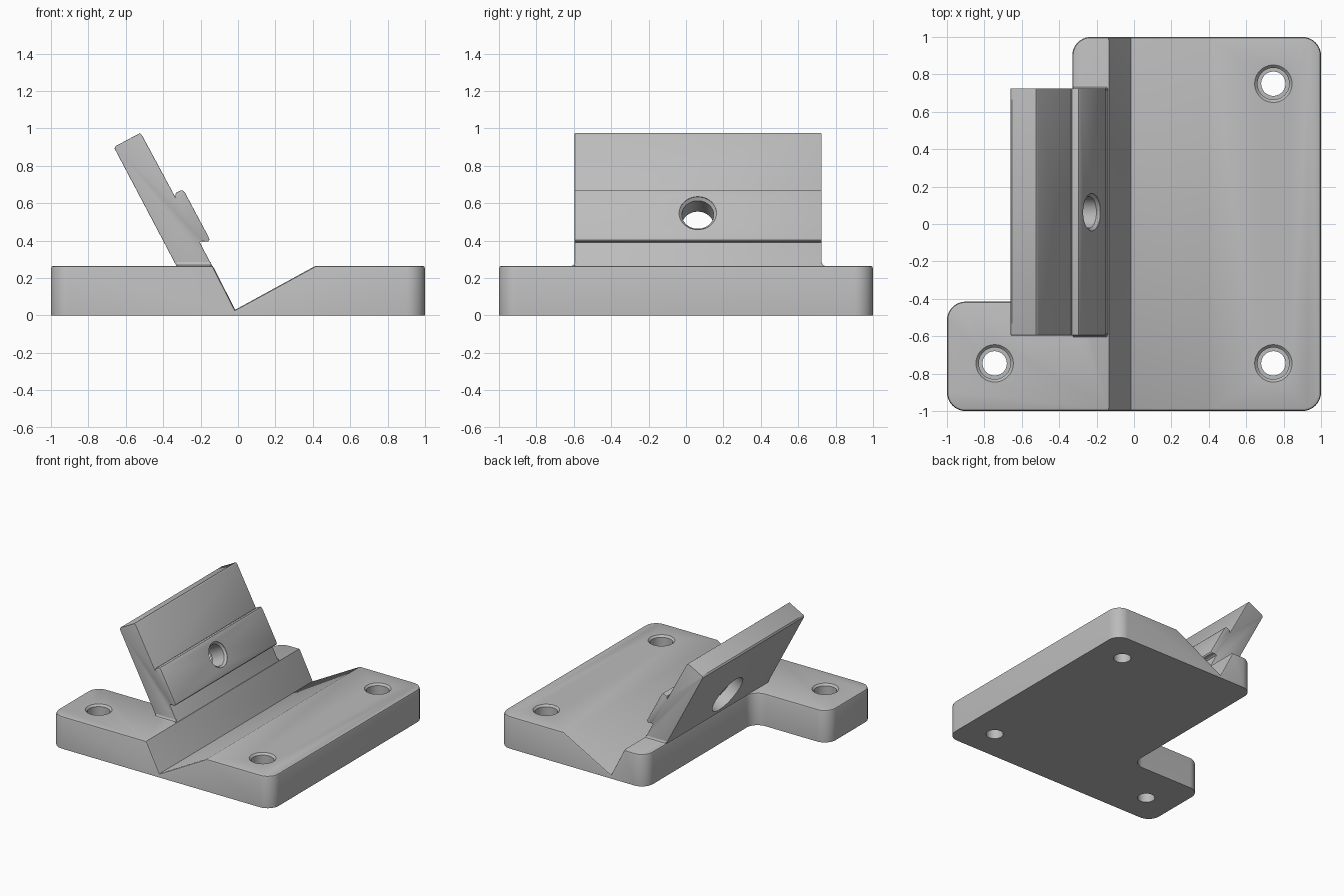
import bpy, bmesh, math
from mathutils import Vector, Matrix

if "Cube" in bpy.data.objects:
    bpy.data.objects.remove(bpy.data.objects["Cube"])

grey = bpy.data.materials.new("grey")
grey.diffuse_color = (0.5, 0.5, 0.5, 1)
grey.use_nodes = True
grey.node_tree.nodes["Principled BSDF"].inputs["Base Color"].default_value = grey.diffuse_color
TOP = 0.265


def make(name, bm):
    bmesh.ops.recalc_face_normals(bm, faces=bm.faces)
    me = bpy.data.meshes.new(name)
    bm.to_mesh(me)
    bm.free()
    ob = bpy.data.objects.new(name, me)
    bpy.context.collection.objects.link(ob)
    me.materials.append(grey)
    return ob


def prism(name, pts, vec):
    """Closed 3D outline extruded along vec."""
    bm = bmesh.new()
    face = bm.faces.new([bm.verts.new(p) for p in pts])
    ext = bmesh.ops.extrude_face_region(bm, geom=[face], use_keep_orig=True)
    bmesh.ops.translate(bm, vec=vec, verts=[v for v in ext["geom"] if isinstance(v, bmesh.types.BMVert)])
    return make(name, bm)


def side_prism(name, xz, y0, y1):
    return prism(name, [(x, y0, z) for x, z in xz], (0, y1 - y0, 0))


def lathe(name, profile, matrix, n=48):
    """Solid of revolution from (radius, height) pairs with flat end caps."""
    bm = bmesh.new()
    rings = [[bm.verts.new((r * math.cos(2 * math.pi * i / n), r * math.sin(2 * math.pi * i / n), h))
              for i in range(n)] for r, h in profile]
    for a, b in zip(rings, rings[1:]):
        for i in range(n):
            j = (i + 1) % n
            bm.faces.new((a[i], a[j], b[j], b[i]))
    bm.faces.new(rings[0])
    bm.faces.new(rings[-1])
    bm.transform(matrix)
    return make(name, bm)


def cut(ob, cutter):
    mod = ob.modifiers.new("cut", 'BOOLEAN')
    mod.operation, mod.object, mod.solver = 'DIFFERENCE', cutter, 'EXACT'
    bpy.context.view_layer.objects.active = ob
    bpy.ops.object.modifier_apply(modifier=mod.name)
    bpy.data.objects.remove(cutter)


def soften(ob, rule, width):
    """Round the edges picked by rule(edge)."""
    bm = bmesh.new()
    bm.from_mesh(ob.data)
    bm.normal_update()
    edges = [e for e in bm.edges if len(e.link_faces) == 2 and rule(e)]
    bmesh.ops.bevel(bm, geom=edges, offset=width, segments=2, profile=0.5, affect='EDGES', clamp_overlap=True)
    bm.to_mesh(ob.data)
    bm.free()


def rounded(corners, r, n=10):
    """Round every corner of a 2D outline."""
    out = []
    for i, c in enumerate(corners):
        c = Vector(c)
        a = (Vector(corners[i - 1]) - c).normalized() * r
        b = (Vector(corners[(i + 1) % len(corners)]) - c).normalized() * r
        for k in range(n + 1):
            t = math.pi / 2 * k / n
            out.append(c + a * (1 - math.sin(t)) + b * (1 - math.cos(t)))
    return out


# L-shaped base with rounded corners
outline = rounded([(-1, -1), (1, -1), (1, 1), (-0.33, 1), (-0.33, -0.415), (-1, -0.415)], 0.1)
base = prism("base", [(p.x, p.y, 0) for p in outline], (0, 0, TOP))

# V groove across the base
bottom, left, right = Vector((-0.015, 0.03)), Vector((-0.135, TOP)), Vector((0.415, TOP))
cut(base, side_prism("groove_cutter", [bottom, right + (right - bottom) * 0.3, left + (left - bottom) * 0.3], -1.2, 1.2))


def rim(e):
    nz = sorted(f.normal.z for f in e.link_faces)
    return abs(nz[0]) < 0.1 and nz[1] > 0.2


soften(base, rim, 0.015)

# Counterbored screw holes
for x, y in ((0.745, 0.75), (0.745, -0.745), (-0.745, -0.745)):
    cut(base, lathe("screw_cutter", [(0.065, -0.1), (0.065, 0.13), (0.085, 0.13), (0.085, TOP - 0.015),
                                     (0.1, TOP), (0.1, TOP + 0.1)], Matrix.Translation((x, y, 0))))

# Leaning back plate with a raised ledge
plate = side_prism("back_plate", [
    (-0.137, 0.262), (-0.204, 0.39), (-0.192, 0.396), (-0.16, 0.394), (-0.153, 0.404), (-0.155, 0.415),
    (-0.283, 0.655), (-0.296, 0.668), (-0.306, 0.668), (-0.332, 0.656), (-0.336, 0.634),
    (-0.515, 0.966), (-0.525, 0.974), (-0.653, 0.906), (-0.66, 0.892), (-0.328, 0.262)], -0.595, 0.725)
soften(plate, lambda e: any(abs(f.normal.y) > 0.9 for f in e.link_faces)
       and min(v.co.z for v in e.verts) < 0.95 and max(v.co.z for v in e.verts) > 0.27, 0.006)

# Bolt hole square to the plate, wider at the back
tilt = math.atan2(0.88, 0.476)
frame = Matrix.Translation((-0.228, 0.063, 0.545)) @ Matrix.Rotation(tilt, 4, 'Y')
cut(plate, lathe("bolt_cutter", [(0.165, -0.4), (0.165, -0.137), (0.085, -0.137), (0.085, -0.015),
                                 (0.1, 0.0), (0.1, 0.1)], frame))

# Small fillets where the plate ends meet the base
for name, y, s in (("front_fillet", -0.595, -1), ("rear_fillet", 0.725, 1)):
    prism(name, [(-0.327, y - s * 0.01, 0.262), (-0.327, y + s * 0.022, 0.262), (-0.327, y + s * 0.007, 0.269),
                 (-0.327, y, 0.284), (-0.327, y - s * 0.01, 0.284)], (0.183, 0, 0))

for ob in bpy.context.scene.objects:
    bpy.ops.object.select_all(action='DESELECT')
    ob.select_set(True)
    bpy.context.view_layer.objects.active = ob
    bpy.ops.object.shade_smooth_by_angle(angle=math.radians(25))
